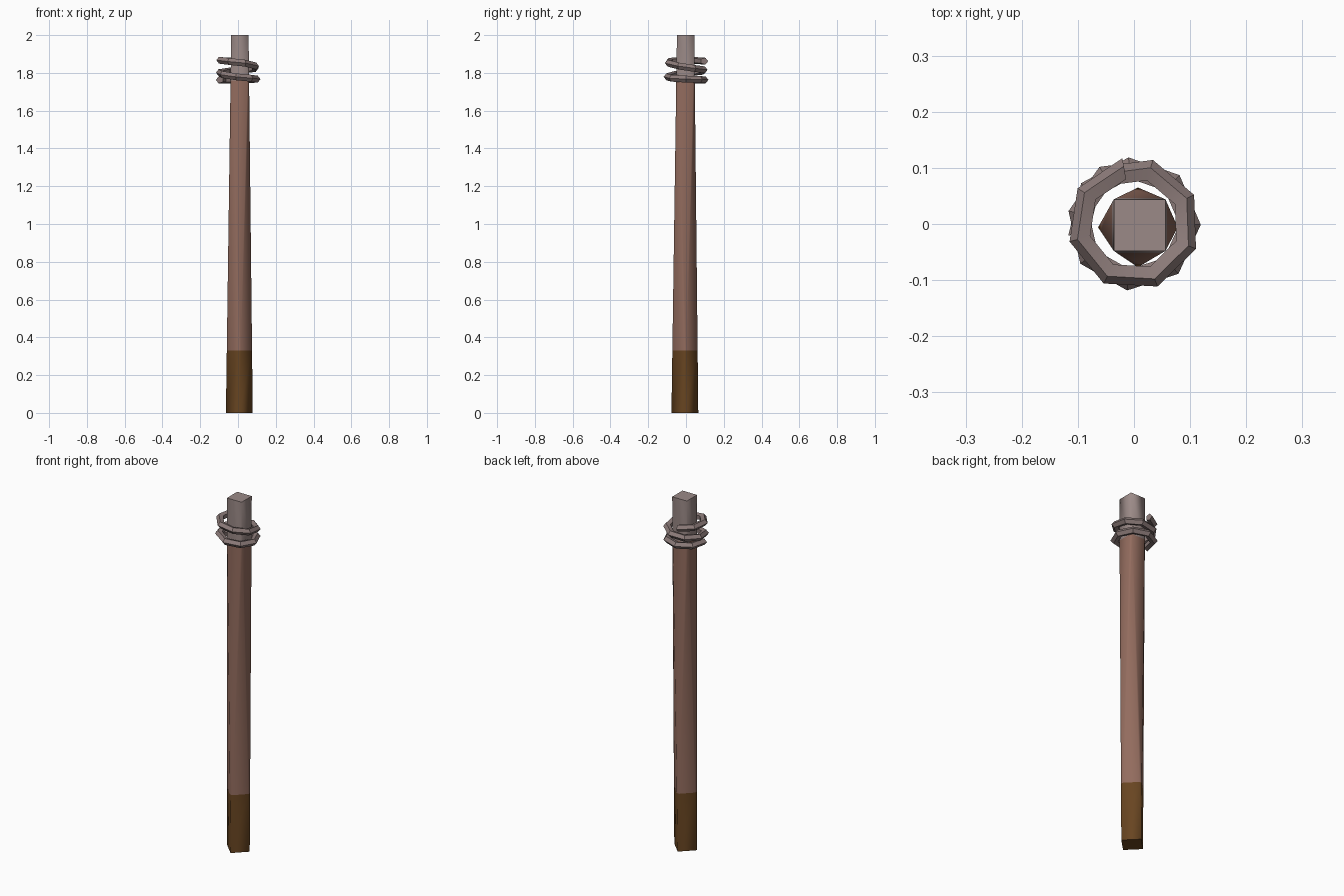
import bpy, bmesh, math
from mathutils import Vector

if "Cube" in bpy.data.objects:
    bpy.data.objects.remove(bpy.data.objects["Cube"])


def material(name, srgb):
    m = bpy.data.materials.new(name)
    lin = [((c / 255 + 0.055) / 1.055) ** 2.4 for c in srgb]
    m.diffuse_color = (*lin, 1)
    m.use_nodes = True
    m.node_tree.nodes["Principled BSDF"].inputs["Base Color"].default_value = m.diffuse_color
    return m


def finish(name, bm, mats, angle):
    bmesh.ops.recalc_face_normals(bm, faces=bm.faces)
    me = bpy.data.meshes.new(name)
    bm.to_mesh(me)
    bm.free()
    for m in mats:
        me.materials.append(m)
    ob = bpy.data.objects.new(name, me)
    bpy.context.collection.objects.link(ob)
    bpy.context.view_layer.objects.active = ob
    ob.select_set(True)
    bpy.ops.object.shade_smooth_by_angle(angle=math.radians(angle))
    ob.select_set(False)
    return ob


dark_brown = material("dark brown base", (104, 69, 33))
brown = material("brown wood", (147, 108, 94))
grey = material("grey tip", (155, 138, 135))
rope_grey = material("grey rope", (140, 123, 121))

# Post: diamond base blending into a square top, cut into three colour bands
bm = bmesh.new()


def square(cx, cy, z, r, turn):
    return [bm.verts.new((cx + r * math.cos(turn + i * math.pi / 2),
                          cy + r * math.sin(turn + i * math.pi / 2), z)) for i in range(4)]


base = square(0.007, -0.006, 0, 0.071, 0)
top = square(0.010, -0.002, 2, 0.046 * math.sqrt(2), math.pi / 4)
bm.faces.new(base[::-1])
bm.faces.new(top)
for i in range(4):
    j = (i + 1) % 4
    bm.faces.new((base[i], base[j], top[i]))
    bm.faces.new((base[j], top[j], top[i]))
bands = (0.33, 1.76)
for z in bands:
    bmesh.ops.bisect_plane(bm, geom=bm.verts[:] + bm.edges[:] + bm.faces[:],
                           plane_co=(0, 0, z), plane_no=(0, 0, 1))
for f in bm.faces:
    f.material_index = sum(f.calc_center_median().z > z for z in bands)
finish("post", bm, (dark_brown, brown, grey), 60)

# Rope: low-poly helix of two turns, heights keyed every quarter turn
heights = [1.862, 1.868, 1.855, 1.826, 1.812, 1.798, 1.775, 1.766, 1.763, 1.763]
steps, sides = 17, 5
bm = bmesh.new()
rings = []
for s in range(steps + 1):
    t = s / steps * (len(heights) - 1)
    k = min(int(t), len(heights) - 2)
    z = heights[k] + (heights[k + 1] - heights[k]) * (t - k)
    a = math.radians(100) + t * math.pi / 2
    out = Vector((math.cos(a), math.sin(a), 0))
    rings.append([bm.verts.new(out * (0.098 + 0.021 * math.cos(b)) +
                               Vector((0, 0, z + 0.019 * math.sin(b))))
                  for b in (i * math.tau / sides for i in range(sides))])
for r0, r1 in zip(rings, rings[1:]):
    for i in range(sides):
        j = (i + 1) % sides
        bm.faces.new((r0[i], r0[j], r1[j], r1[i]))
bm.faces.new(rings[0])
bm.faces.new(rings[-1])
finish("rope_coil", bm, (rope_grey,), 30)
